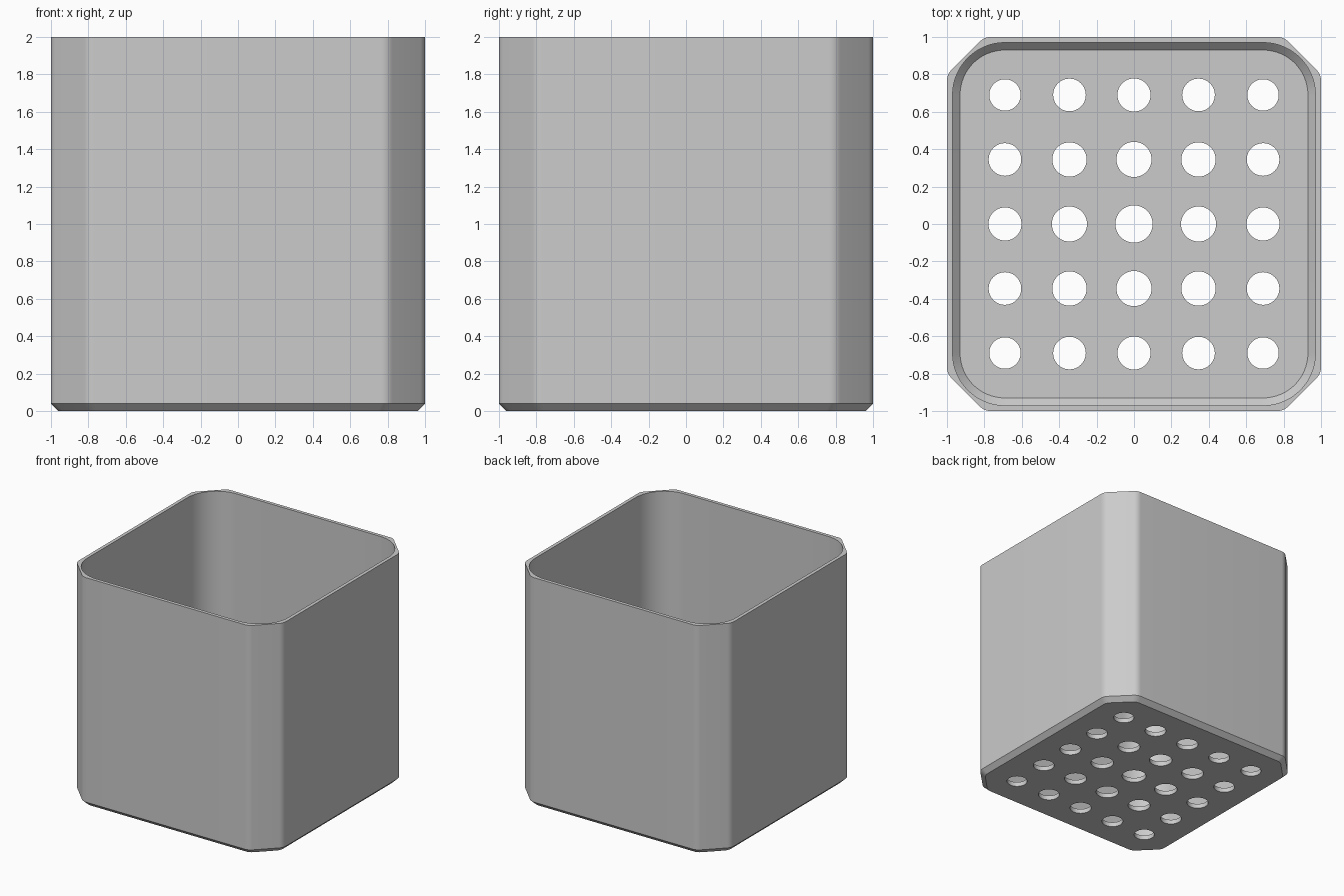
import bpy
import bmesh
from math import sin, cos, pi, hypot, radians
from mathutils import Vector

if "Cube" in bpy.data.objects:
    bpy.data.objects.remove(bpy.data.objects["Cube"])

STEPS = 8          # points per outer corner fillet
FLOOR = 0.04       # floor thickness and edge chamfer
CENTRE = 0.69      # centre of the inner corner arcs

grey = bpy.data.materials.new("light_grey")
grey.use_nodes = True
grey.diffuse_color = (0.6, 0.6, 0.6, 1)
grey.node_tree.nodes["Principled BSDF"].inputs["Base Color"].default_value = (0.6, 0.6, 0.6, 1)


def four_corners(corner):
    """Repeat one corner's points around the z axis."""
    ring = []
    for k in range(4):
        c, s = cos(k * pi / 2), sin(k * pi / 2)
        ring += [(round(c) * x - round(s) * y, round(s) * x + round(c) * y) for x, y in corner]
    return ring


def outer_ring(inset):
    """Square with cut corners whose edges are slightly rounded."""
    half = 1 - inset
    a = 1.8 - inset * 2 ** 0.5 - half
    soft = 0.035
    first, second = Vector((half, a)), Vector((a, half))
    diagonal = (second - first).normalized() * soft
    points = []
    for p, before, after in ((first, Vector((0, -soft)), diagonal),
                             (second, -diagonal, Vector((-soft, 0)))):
        for i in range(STEPS):
            t = i / (STEPS - 1)
            q = p + before * (1 - t) ** 2 + after * t ** 2
            points.append((q.x, q.y))
    return four_corners(points)


def inner_ring(half):
    """Square with round corners."""
    r, n = half - CENTRE, 2 * STEPS
    angles = [i / (n - 1) * pi / 2 for i in range(n)]
    return four_corners([(CENTRE + r * cos(t), CENTRE + r * sin(t)) for t in angles])


# Container: outside, rim, inside and floor as one skin
bm = bmesh.new()
levels = [(outer_ring(FLOOR), 0), (outer_ring(0), FLOOR), (outer_ring(0), 2),
          (inner_ring(0.97), 2), (inner_ring(0.97), 2 * FLOOR), (inner_ring(0.93), FLOOR)]
loops = [[bm.verts.new((x, y, z)) for x, y in ring] for ring, z in levels]
for low, high in zip(loops, loops[1:]):
    for i in range(len(low)):
        j = (i + 1) % len(low)
        bm.faces.new((low[i], low[j], high[j], high[i]))
bm.faces.new(loops[0][::-1])
bm.faces.new(loops[-1])
bmesh.ops.recalc_face_normals(bm, faces=bm.faces)
mesh = bpy.data.meshes.new("container")
bm.to_mesh(mesh)
bm.free()
container = bpy.data.objects.new("container", mesh)
bpy.context.collection.objects.link(container)
mesh.materials.append(grey)

# Drain holes: widest in the middle of the floor
bm = bmesh.new()
pitch = CENTRE / 2
for col in range(-2, 3):
    for row in range(-2, 3):
        x, y = col * pitch, row * pitch
        radius = 0.0995 - 0.016 * hypot(x, y)
        made = bmesh.ops.create_cone(bm, cap_ends=True, segments=48,
                                     radius1=radius, radius2=radius, depth=0.3)
        bmesh.ops.translate(bm, verts=made["verts"], vec=(x, y, 0))
hole_mesh = bpy.data.meshes.new("drain_hole_cutters")
bm.to_mesh(hole_mesh)
bm.free()
hole_mesh.materials.append(grey)
cutters = bpy.data.objects.new("drain_hole_cutters", hole_mesh)
bpy.context.collection.objects.link(cutters)
cutters.hide_render = True

cut = container.modifiers.new("drain_holes", 'BOOLEAN')
cut.operation = 'DIFFERENCE'
cut.solver = 'EXACT'
cut.object = cutters
bpy.ops.object.select_all(action='DESELECT')
container.select_set(True)
bpy.context.view_layer.objects.active = container
bpy.ops.object.modifier_apply(modifier=cut.name)
bpy.data.objects.remove(cutters)

bpy.ops.object.shade_smooth_by_angle(angle=radians(30))
